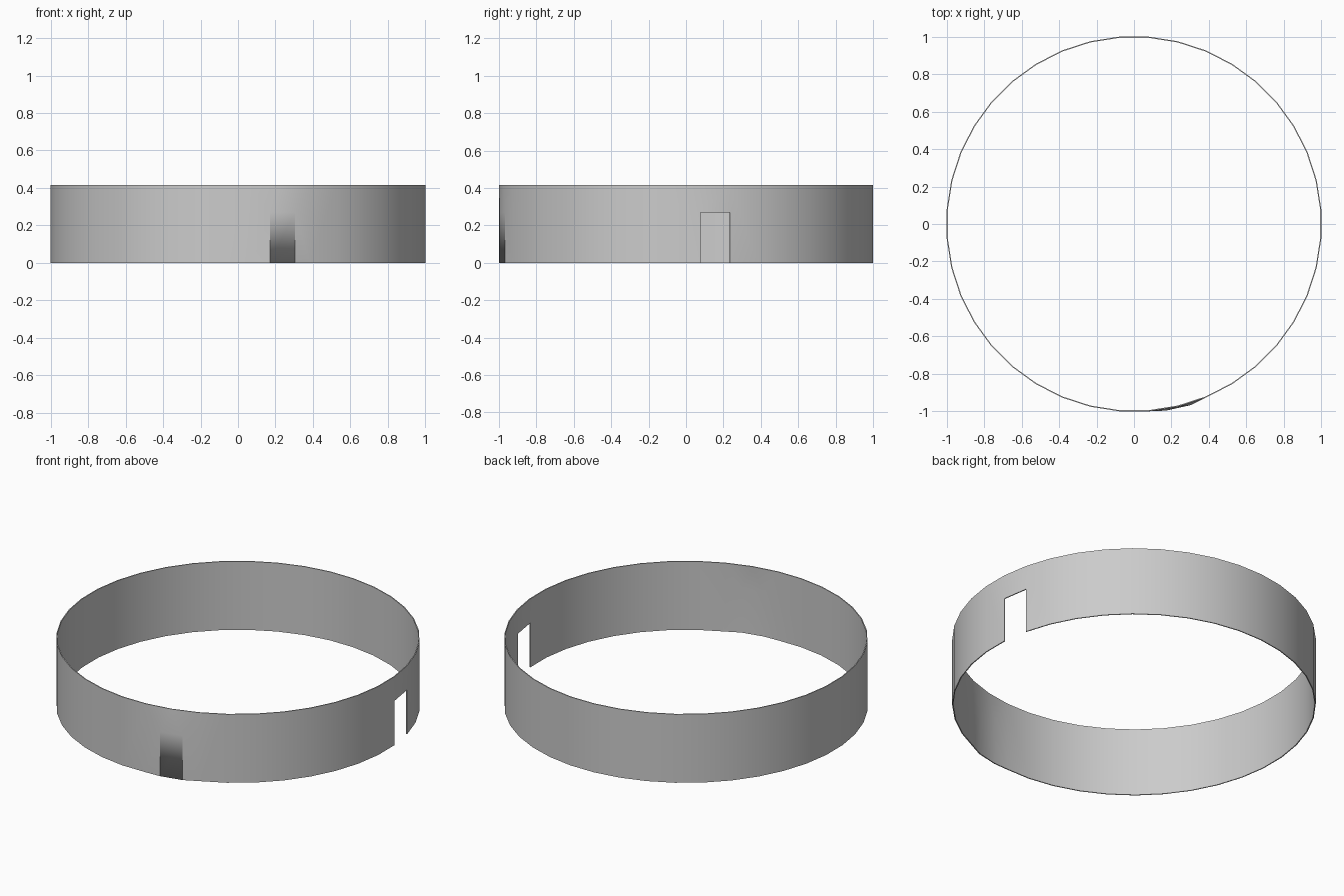
import bpy, bmesh, math

if "Cube" in bpy.data.objects:
    bpy.data.objects.remove(bpy.data.objects["Cube"])

N, R = 40, 1.003          # sides and radius
H, DH = 0.417, 0.27       # wall height, doorway height
T = 0.006                 # wall thickness
PL, PR = (0.172, -0.996), (0.303, -0.967)   # closed door panel corners

bm = bmesh.new()


def column(x, y, heights):
    return [bm.verts.new((x, y, z)) for z in heights]


# Corner columns, starting half a side past +x
cols = []
for i in range(N):
    a = math.radians(360 / N * (i + 0.5))
    cols.append((R * math.cos(a), R * math.sin(a)))
door = 0                                   # doorway side, between columns 0 and 1
mid = min(range(N), key=lambda i: math.hypot(cols[i][0] - 0.234, cols[i][1] + 0.975))

ring = {i: column(*cols[i], (0, DH, H) if i in (door, door + 1) else (0, H))
        for i in range(N) if i != mid}

# Plain wall sides, leaving the doorway open
for i in range(N):
    j = (i + 1) % N
    if mid in (i, j):
        continue
    a, b = ring[i], ring[j]
    if i == door:
        bm.faces.new((a[1], b[1], b[2], a[2]))
    else:
        bm.faces.new([a[0], *b, *reversed(a[1:])])

# Closed door panel, pushed out and blended into the wall above
l, r = ring[mid - 1], ring[mid + 1]
top = bm.verts.new((*cols[mid], H))
pl, pr = column(*PL, (0, DH)), column(*PR, (0, DH))
bm.faces.new((pl[0], pr[0], pr[1], pl[1]))
bm.faces.new((pl[1], pr[1], top))
bm.faces.new((l[0], pl[0], pl[1]))
bm.faces.new((l[0], pl[1], l[1]))
bm.faces.new((l[1], pl[1], top))
bm.faces.new((pr[0], r[0], pr[1]))
bm.faces.new((r[0], r[1], pr[1]))
bm.faces.new((pr[1], r[1], top))
bmesh.ops.recalc_face_normals(bm, faces=bm.faces)
if sum(f.normal.dot(f.calc_center_median()) * (f.normal.z < 0.9) for f in bm.faces) < 0:
    bmesh.ops.reverse_faces(bm, faces=bm.faces)

mesh = bpy.data.meshes.new("ring_wall")
bm.to_mesh(mesh)
bm.free()
wall = bpy.data.objects.new("ring_wall", mesh)
bpy.context.collection.objects.link(wall)
bpy.context.view_layer.objects.active = wall
wall.select_set(True)

# Thin wall, thickened inwards
mod = wall.modifiers.new("thickness", 'SOLIDIFY')
mod.thickness, mod.offset = T, -1
bpy.ops.object.modifier_apply(modifier=mod.name)
bpy.ops.object.shade_smooth_by_angle(angle=math.radians(30))

# Panel: crisp sides, soft bottom edge
def near(v, p):
    return math.hypot(v.x - p[0], v.y - p[1]) < 0.002


for e in wall.data.edges:
    a, b = (wall.data.vertices[k].co for k in e.vertices)
    for p in (PL, PR):
        if near(a, p) and near(b, p):
            e.use_edge_sharp = True
    if a.z + b.z < 0.01 and ((near(a, PL) and near(b, PR)) or (near(a, PR) and near(b, PL))):
        e.use_edge_sharp = False
